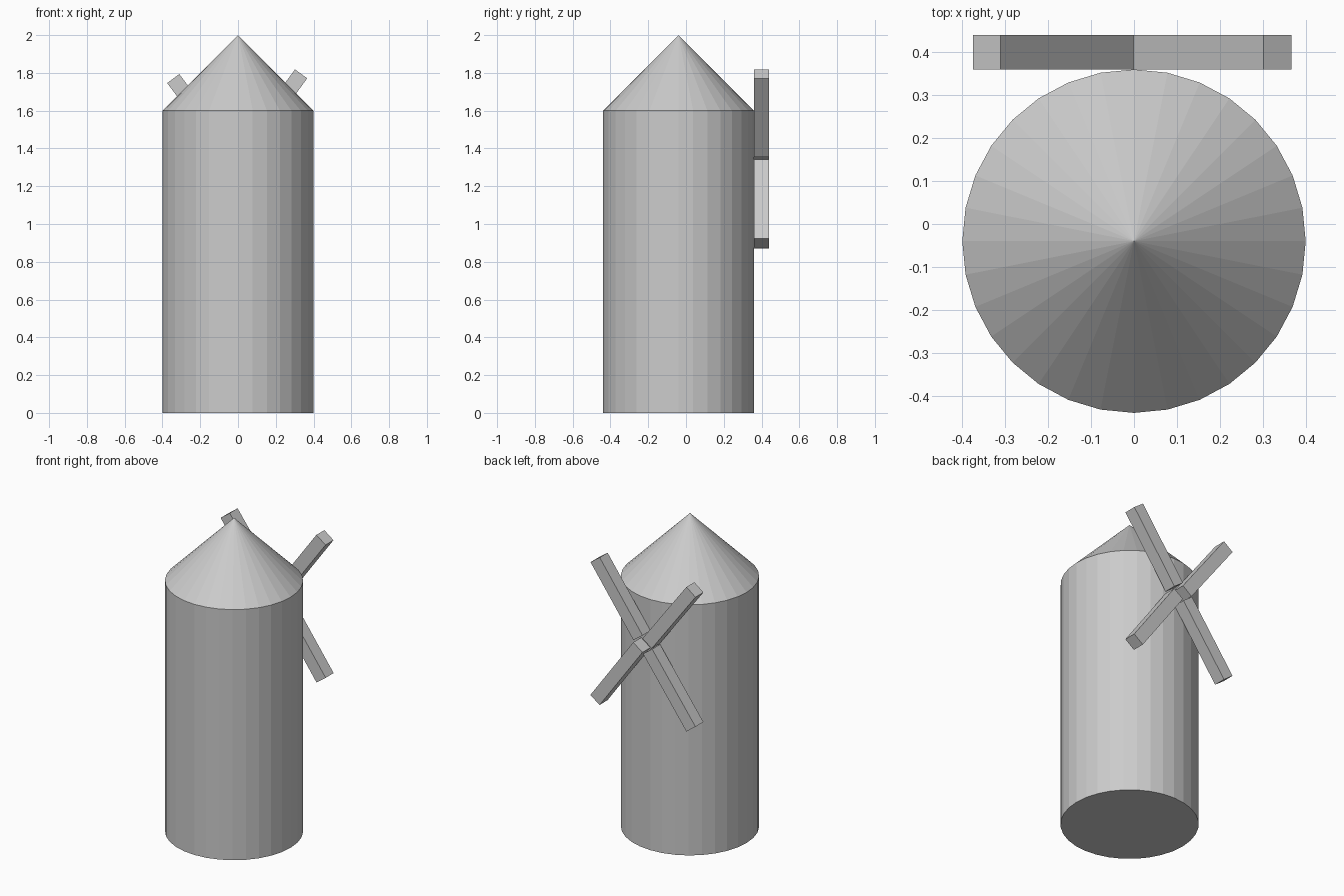
import bpy
import math

if "Cube" in bpy.data.objects:
    bpy.data.objects.remove(bpy.data.objects["Cube"])

# Tower body and pointed roof
TOWER_Y = -0.04
bpy.ops.mesh.primitive_cylinder_add(vertices=32, radius=0.4, depth=1.6, location=(0, TOWER_Y, 0.8))
bpy.context.object.name = "tower"
bpy.ops.mesh.primitive_cone_add(vertices=32, radius1=0.4, radius2=0, depth=0.4, location=(0, TOWER_Y, 1.8))
bpy.context.object.name = "roof"


def sail(name, tip_x, tip_z, degrees, length=0.515, width=0.08):
    """Square bar lying in the plane y = 0.4, running inward from its tip."""
    a = math.radians(degrees)
    centre = (tip_x - math.cos(a) * length / 2, 0.4, tip_z - math.sin(a) * length / 2)
    bpy.ops.mesh.primitive_cube_add(size=1, location=centre, rotation=(0, -a, 0))
    ob = bpy.context.object
    ob.name = name
    ob.scale = (length, width, width)


# Four separate sails meeting around an open hub
for name, x, z, deg in (
    ("sail_upper_right", 0.334, 1.795, 54),
    ("sail_upper_left", -0.343, 1.77, 127),
    ("sail_lower_left", -0.343, 0.895, 233.5),
    ("sail_lower_right", 0.335, 0.90, 306),
):
    sail(name, x, z, deg)
